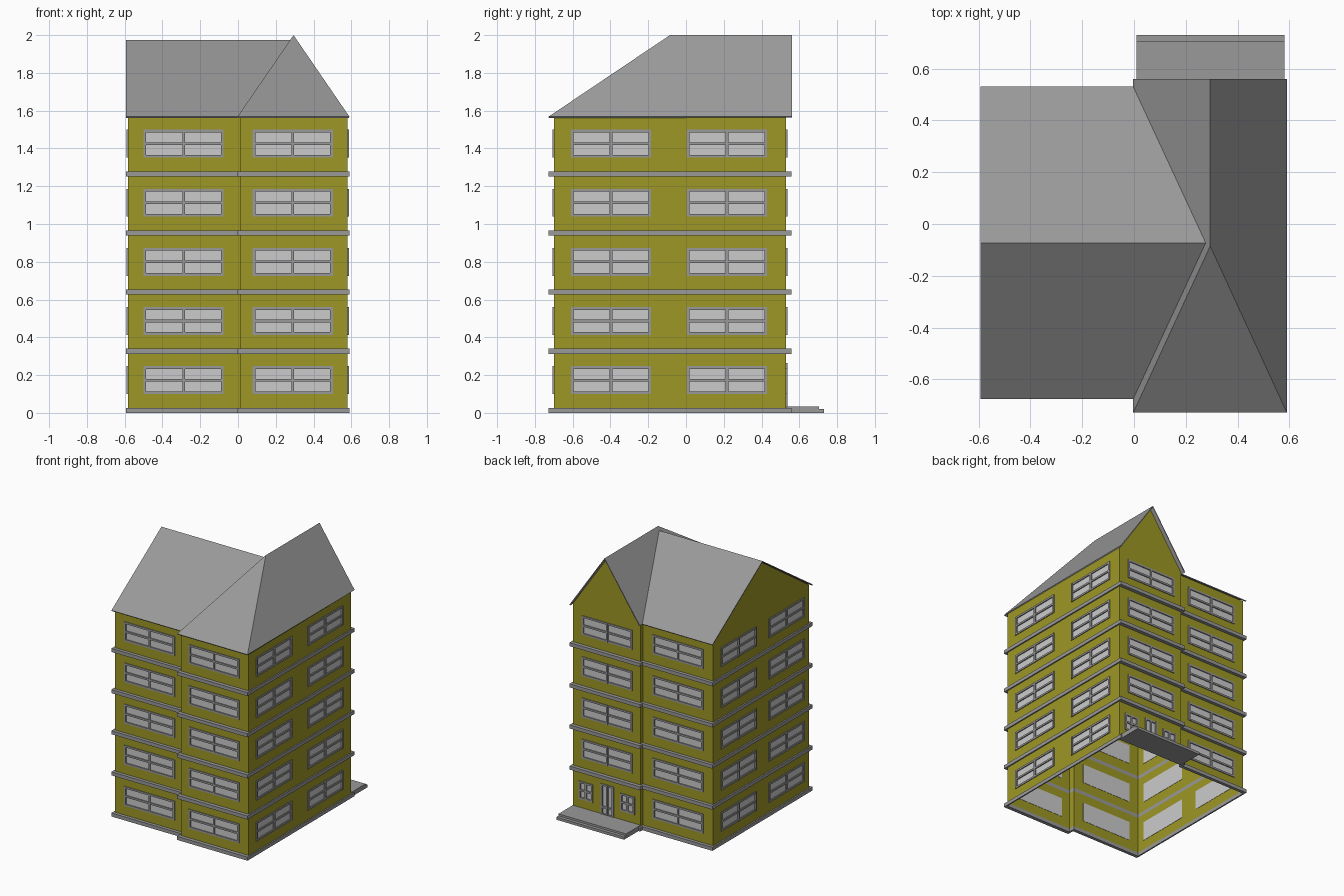
import bpy, bmesh
from mathutils import Vector

if "Cube" in bpy.data.objects:
    bpy.data.objects.remove(bpy.data.objects["Cube"])

STOREY, LEDGE, TOP = 0.313, 0.027, 1.57

def material(name, rgb):
    m = bpy.data.materials.new(name)
    m.diffuse_color = (*rgb, 1)
    m.use_nodes = True
    m.node_tree.nodes["Principled BSDF"].inputs["Base Color"].default_value = m.diffuse_color
    return m

OLIVE = material("olive_wall", (0.34, 0.31, 0.018))
GREY = material("grey_trim", (0.32, 0.32, 0.32))
GLASS = material("pale_glass", (0.8, 0.8, 0.8))

def finish(bm, name, mat):
    mesh = bpy.data.meshes.new(name)
    bm.to_mesh(mesh)
    bm.free()
    mesh.materials.append(mat)
    ob = bpy.data.objects.new(name, mesh)
    bpy.context.collection.objects.link(ob)
    return ob

def face(bm, pts):
    return bm.faces.new([bm.verts.new(p) for p in pts])

def box(bm, P, u0, u1, z0, z1, d0, d1):
    """Box in a wall's own frame: u along the wall, z up, d outwards."""
    a = [P(u, z, d0) for u, z in ((u0, z0), (u1, z0), (u1, z1), (u0, z1))]
    b = [P(u, z, d1) for u, z in ((u0, z0), (u1, z0), (u1, z1), (u0, z1))]
    face(bm, b)
    face(bm, a[::-1])
    for i in range(4):
        j = (i + 1) % 4
        face(bm, (a[i], a[j], b[j], b[i]))

# Plan outlines, counter-clockwise from the front left corner
def outline(x0, xm, x1, yl0, yr0, yr1, yl1):
    return [(x0, yl0), (xm, yl0), (xm, yr0), (x1, yr0),
            (x1, yr1), (xm, yr1), (xm, yl1), (x0, yl1)]

plan = outline(-0.582, 0.01, 0.58, -0.65, -0.70, 0.53, 0.505)
rim = outline(-0.593, -0.003, 0.59, -0.675, -0.728, 0.558, 0.53)

# Window centres on each wall (x or y coordinate)
centres = {0: [-0.288], 2: [0.29], 3: [-0.397, 0.217],
           4: [0.29], 6: [-0.288], 7: [0.2, -0.375]}

walls, frames, glass, door = (bmesh.new() for _ in range(4))

def glazing(bm, P, u0, u1, z0, z1, cross):
    t = 0.014
    for s in (u0, u1 - t, (u0 + u1 - t) / 2):
        box(bm, P, s, s + t, z0, z1, -0.002, 0.007)
    for s in (z0, z1 - t, cross - t / 2):
        box(bm, P, u0 + t, u1 - t, s, s + t, -0.002, 0.006)
    face(glass, [P(u0, z0, -0.003), P(u1, z0, -0.003),
                 P(u1, z1, -0.003), P(u0, z1, -0.003)])

# Storey walls with openings, windows and door
for e in range(8):
    a, b = Vector(plan[e]), Vector(plan[(e + 1) % 8])
    along = (b - a).normalized()
    length = (b - a).length
    out = Vector((along.y, -along.x))
    axis = 0 if abs(along.x) > 0.5 else 1

    def P(u, z, d=0):
        return (*(a + along * u + out * d), z)

    for s in range(5):
        base = STOREY * s
        z0 = base + LEDGE
        z1 = TOP if s == 4 else base + STOREY
        holes = []
        if e == 4 and s == 0:
            for c, w in ((0.47, 0.06), (0.12, 0.06)):
                u = a.x - c
                holes.append((u - w, u + w, 0.10, 0.235))
                glazing(frames, P, *holes[-1], 0.1675)
            u = a.x - 0.29
            holes.append((u - 0.055, u + 0.055, z0, 0.265))
            glazing(door, P, *holes[-1], 0.09)
        else:
            for c in centres.get(e, []):
                u = abs(c - a[axis])
                holes.append((u - 0.212, u + 0.212, base + 0.10, base + 0.247))
                glazing(frames, P, *holes[-1], base + 0.1735)
        us = sorted({0, length, *(h[i] for h in holes for i in (0, 1))})
        zs = sorted({z0, z1, *(h[i] for h in holes for i in (2, 3))})
        for p, q in zip(us, us[1:]):
            for r, t in zip(zs, zs[1:]):
                m, n = (p + q) / 2, (r + t) / 2
                if not any(h[0] < m < h[1] and h[2] < n < h[3] for h in holes):
                    face(walls, [P(p, r), P(q, r), P(q, t), P(p, t)])

# Gable walls on the left side and at the back
face(walls, [(-0.582, 0.505, TOP), (-0.582, -0.65, TOP), (-0.582, -0.073, 1.964)])
face(walls, [(0.58, 0.53, TOP), (0.01, 0.53, TOP), (0.295, 0.53, 1.984)])

bmesh.ops.remove_doubles(walls, verts=walls.verts, dist=0.0002)
finish(walls, "walls", OLIVE)
finish(frames, "window_frames", GREY)
finish(door, "back_door", GREY)
finish(glass, "window_glass", GLASS)

# Ledge rings at the foot of each storey
ledges = bmesh.new()
for s in range(5):
    lo, hi = STOREY * s, STOREY * s + LEDGE
    for i in range(8):
        j = (i + 1) % 8
        loop = [(plan, lo), (rim, lo), (rim, hi), (plan, hi)]
        for k in range(4):
            (p, z), (q, w) = loop[k], loop[(k + 1) % 4]
            face(ledges, [(*p[i], z), (*p[j], z), (*q[j], w), (*q[i], w)])
bmesh.ops.remove_doubles(ledges, verts=ledges.verts, dist=0.0002)
finish(ledges, "storey_ledges", GREY)

# Roofs: thin shells
def roof(name, faces):
    bm = bmesh.new()
    for f in faces:
        face(bm, f)
    bmesh.ops.remove_doubles(bm, verts=bm.verts, dist=0.0002)
    mod = finish(bm, name, GREY).modifiers.new("thickness", 'SOLIDIFY')
    mod.thickness, mod.offset = 0.008, -1

E = 1.568
fl, fr, bl, br = (-0.003, -0.728, E), (0.59, -0.728, E), (-0.003, 0.56, E), (0.59, 0.56, E)
hip, end = (0.294, -0.085, 2.0), (0.294, 0.56, 2.0)
roof("hipped_roof", [(fl, fr, hip), (fr, br, end, hip), (bl, fl, hip, end)])

r0, r1 = (-0.593, -0.073, 1.975), (0.277, -0.073, 1.975)
roof("side_roof", [((-0.593, -0.675, E), (-0.003, -0.675, E), r1, r0),
                   ((-0.003, 0.53, E), (-0.593, 0.53, E), r0, r1)])

# Entrance steps at the back
steps = bmesh.new()
def world(x, z, y):
    return (x, y, z)
box(steps, world, 0.01, 0.58, 0, 0.02, 0.532, 0.73)
box(steps, world, 0.01, 0.58, 0.02, 0.035, 0.532, 0.705)
bmesh.ops.remove_doubles(steps, verts=steps.verts, dist=0.0002)
bmesh.ops.recalc_face_normals(steps, faces=steps.faces)
finish(steps, "entrance_steps", GREY)
